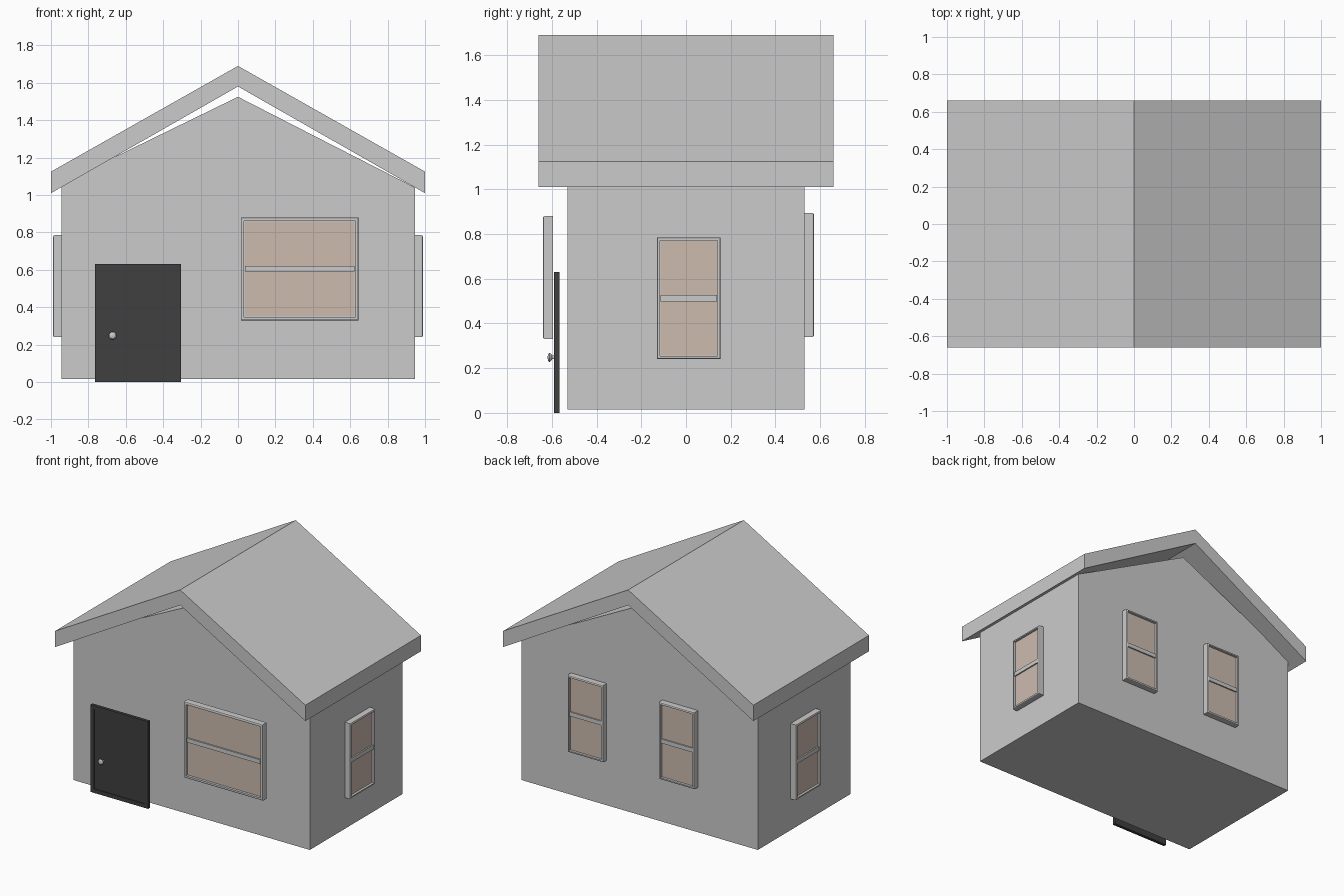
import bpy, bmesh, math
from mathutils import Matrix, Vector

if "Cube" in bpy.data.objects:
    bpy.data.objects.remove(bpy.data.objects["Cube"])


def material(name, rgb):
    m = bpy.data.materials.new(name)
    m.diffuse_color = (*rgb, 1)
    m.use_nodes = True
    m.node_tree.nodes["Principled BSDF"].inputs["Base Color"].default_value = m.diffuse_color
    return m


BLACK = material("door_black", (0.05, 0.05, 0.05))
BROWN = material("pane_brown", (0.61, 0.5, 0.43))


def finish(name, bm, mat=None, matrix=Matrix()):
    bmesh.ops.recalc_face_normals(bm, faces=bm.faces)
    me = bpy.data.meshes.new(name)
    bm.to_mesh(me)
    bm.free()
    if mat:
        me.materials.append(mat)
    ob = bpy.data.objects.new(name, me)
    bpy.context.collection.objects.link(ob)
    ob.matrix_world = matrix
    return ob


def extruded(name, profile, y0, y1):
    bm = bmesh.new()
    face = bm.faces.new([bm.verts.new((x, y0, z)) for x, z in profile])
    new = bmesh.ops.extrude_face_region(bm, geom=[face])["geom"]
    bmesh.ops.translate(bm, vec=(0, y1 - y0, 0),
                        verts=[v for v in new if isinstance(v, bmesh.types.BMVert)])
    return finish(name, bm)


def box_bm(lo, hi):
    lo, hi = Vector(lo), Vector(hi)
    bm = bmesh.new()
    bmesh.ops.create_cube(bm, size=1, matrix=Matrix.Translation((lo + hi) / 2)
                          @ Matrix.Diagonal((*(hi - lo), 1)))
    bm.normal_update()
    return bm


def recess_front(bm, margin, depth):
    # Sink a panel into the face that looks towards -y
    front = min(bm.faces, key=lambda f: f.calc_center_median().y)
    bmesh.ops.inset_region(bm, faces=[front], thickness=margin)
    ext = bmesh.ops.extrude_face_region(bm, geom=[front])["geom"]
    bmesh.ops.translate(bm, vec=(0, depth, 0),
                        verts=[v for v in ext if isinstance(v, bmesh.types.BMVert)])
    if front.is_valid:
        bmesh.ops.delete(bm, geom=[front], context="FACES_ONLY")


def window(name, pos, angle, w, h, margin, depth=0.045):
    # Local frame: back on y = 0, facing -y, then turned to its wall
    mw = Matrix.Translation(pos) @ Matrix.Rotation(math.radians(angle), 4, "Z")
    bm = box_bm((-w / 2, -depth, -h / 2), (w / 2, 0, h / 2))
    outer = [e for e in bm.edges if all(v.co.y < -depth / 2 for v in e.verts)]
    bmesh.ops.bevel(bm, geom=outer, offset=0.008, segments=2, profile=0.5,
                    affect="EDGES")
    recess_front(bm, margin, 0.018)
    finish(name + "_frame", bm, None, mw)
    a, b = w / 2 - margin - 0.008, h / 2 - margin - 0.008
    finish(name + "_pane", box_bm((-a, -depth + 0.014, -b),
                                  (a, -depth + 0.02, b)), BROWN, mw)
    finish(name + "_bar", box_bm((-a, -depth + 0.004, -0.015),
                                 (a, -depth + 0.02, 0.015)), None, mw)


# Walls with gables
extruded("walls", [(-0.945, 0.015), (0.945, 0.015), (0.945, 1.041),
                   (0, 1.525), (-0.945, 1.064)], -0.53, 0.53)

# Gable roof slab
extruded("roof", [(-1, 1.01), (0, 1.58), (1, 1.01),
                  (1, 1.125), (0, 1.69), (-1, 1.125)], -0.66, 0.66)

# Door standing just in front of the wall
door = box_bm((-0.765, -0.59, 0), (-0.305, -0.567, 0.63))
recess_front(door, 0.04, 0.005)
finish("door", door, BLACK)

# Door knob, turned around the y axis
bm = bmesh.new()
prof = [(0, -0.62), (0.014, -0.617), (0.021, -0.61), (0.014, -0.602),
        (0.008, -0.599), (0.008, -0.583)]
vs = [bm.verts.new((r, y, 0)) for r, y in prof]
es = [bm.edges.new(p) for p in zip(vs, vs[1:])]
bmesh.ops.spin(bm, geom=vs + es, cent=(0, 0, 0), axis=(0, 1, 0),
               angle=math.tau, steps=12)
bmesh.ops.remove_doubles(bm, verts=bm.verts, dist=0.0005)
finish("door_knob", bm, None, Matrix.Translation((-0.67, 0, 0.248)))

# Windows: one wide at the front, one on each side, two at the back
window("front_window", (0.33, -0.595, 0.605), 0, 0.63, 0.55, 0.014)
for side, label in ((1, "right"), (-1, "left")):
    window(label + "_window", (side * 0.943, 0.0125, 0.5125), 90 * side,
           0.285, 0.545, 0.008)
for x, label in ((0.405, "back_right"), (-0.325, "back_left")):
    window(label + "_window", (x, 0.528, 0.617), 180, 0.285, 0.555, 0.008)
